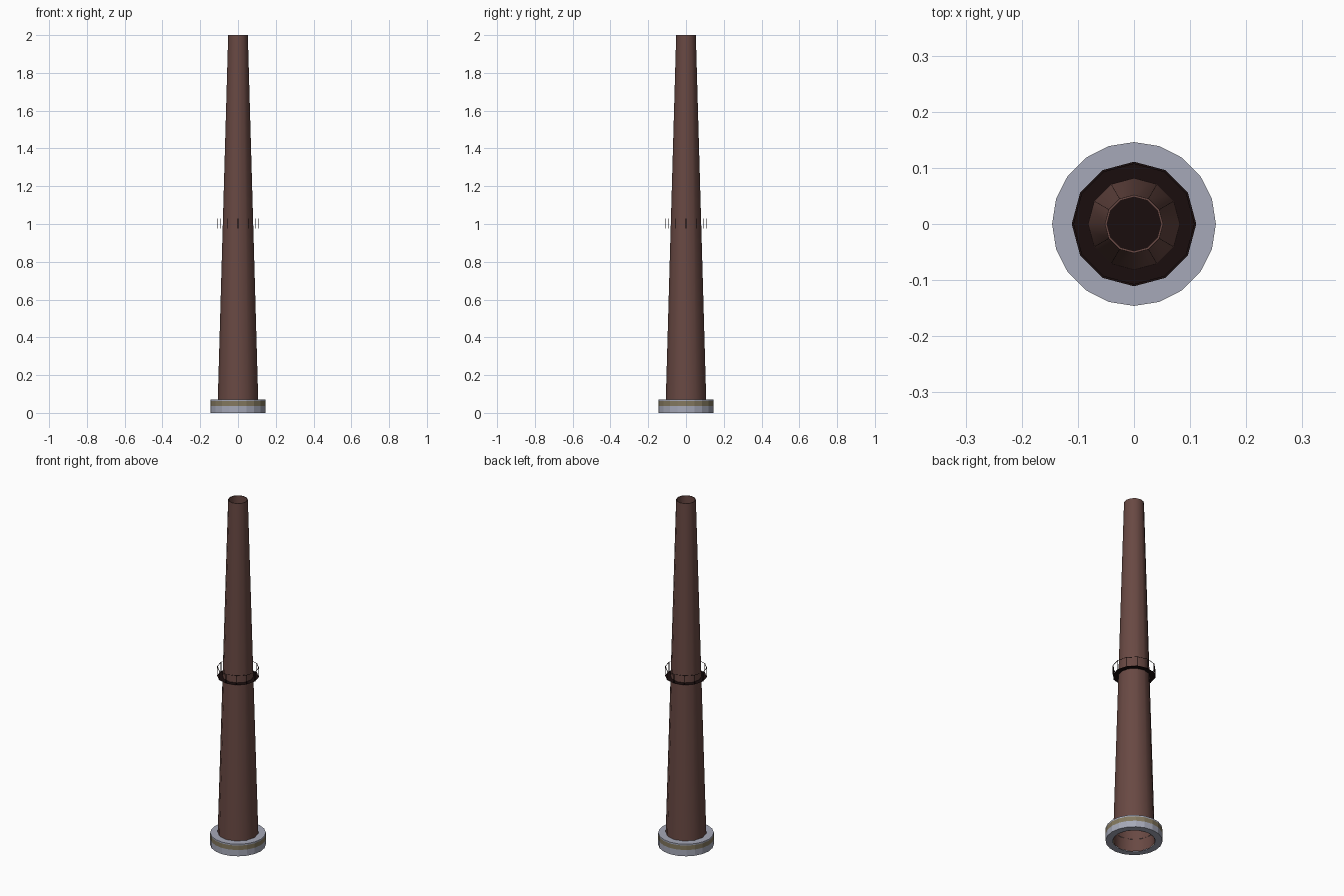
import bpy, bmesh, math

if "Cube" in bpy.data.objects:
    bpy.data.objects.remove(bpy.data.objects["Cube"])


def material(name, r, g, b):
    m = bpy.data.materials.new(name)
    m.diffuse_color = (r, g, b, 1)
    m.use_nodes = True
    m.node_tree.nodes["Principled BSDF"].inputs["Base Color"].default_value = m.diffuse_color
    return m


BRICK = material("brick_brown", 0.14, 0.066, 0.056)
IRON = material("dark_iron", 0.010, 0.004, 0.004)
STONE = material("pale_grey_stone", 0.38, 0.395, 0.48)
BAND = material("olive_panel", 0.23, 0.19, 0.115)


def finish(name, bm, mats):
    me = bpy.data.meshes.new(name)
    bm.to_mesh(me)
    bm.free()
    for m in mats:
        me.materials.append(m)
    ob = bpy.data.objects.new(name, me)
    bpy.context.collection.objects.link(ob)
    return ob


def lathe(bm, profile, sides):
    """Revolve (radius, z) points; returns one list of faces per profile step."""
    rings = [[bm.verts.new((r * math.sin(2 * math.pi * i / sides),
                            -r * math.cos(2 * math.pi * i / sides), z))
              for i in range(sides)] for r, z in profile]
    steps = []
    for a, b in zip(rings, rings[1:]):
        steps.append([bm.faces.new((a[i], a[(i + 1) % sides], b[(i + 1) % sides], b[i]))
                      for i in range(sides)])
    return steps


# Tapered shaft with a thin rim and an inner lip at the top
bm = bmesh.new()
steps = lathe(bm, [(0.109, 0.0), (0.052, 2.0), (0.048, 2.0), (0.049, 1.9)], 12)
for f in steps[0] + steps[2]:
    f.smooth = True
finish("chimney_shaft", bm, [BRICK])

# Round stone base with a band of inset panels
bm = bmesh.new()
steps = lathe(bm, [(0.109, 0.0), (0.146, 0.0), (0.146, 0.036), (0.146, 0.062),
                   (0.146, 0.070), (0.104, 0.070)], 20)
panels = steps[2]
bmesh.ops.inset_individual(bm, faces=panels, thickness=0.0015)
for f in panels:
    f.material_index = 1
finish("base_ring", bm, [STONE, BAND])

# Walkway floor: flat disc through the shaft
bm = bmesh.new()
bmesh.ops.create_circle(bm, cap_ends=True, segments=12, radius=0.11)
for v in bm.verts:
    v.co.z = 0.975
finish("walkway_floor", bm, [IRON])

# Handrail: flat thin ring
bm = bmesh.new()
lathe(bm, [(0.111, 1.028), (0.107, 1.028)], 12)
finish("handrail", bm, [IRON])

# Railing posts
bm = bmesh.new()
for i in range(12):
    a = i * math.pi / 6
    new = bmesh.ops.create_cube(bm, size=1)["verts"]
    for v in new:
        v.co.x = v.co.x * 0.003 + 0.109 * math.sin(a)
        v.co.y = v.co.y * 0.003 + 0.109 * math.cos(a)
        v.co.z = v.co.z * 0.053 + 1.0015
finish("railing_posts", bm, [IRON])
